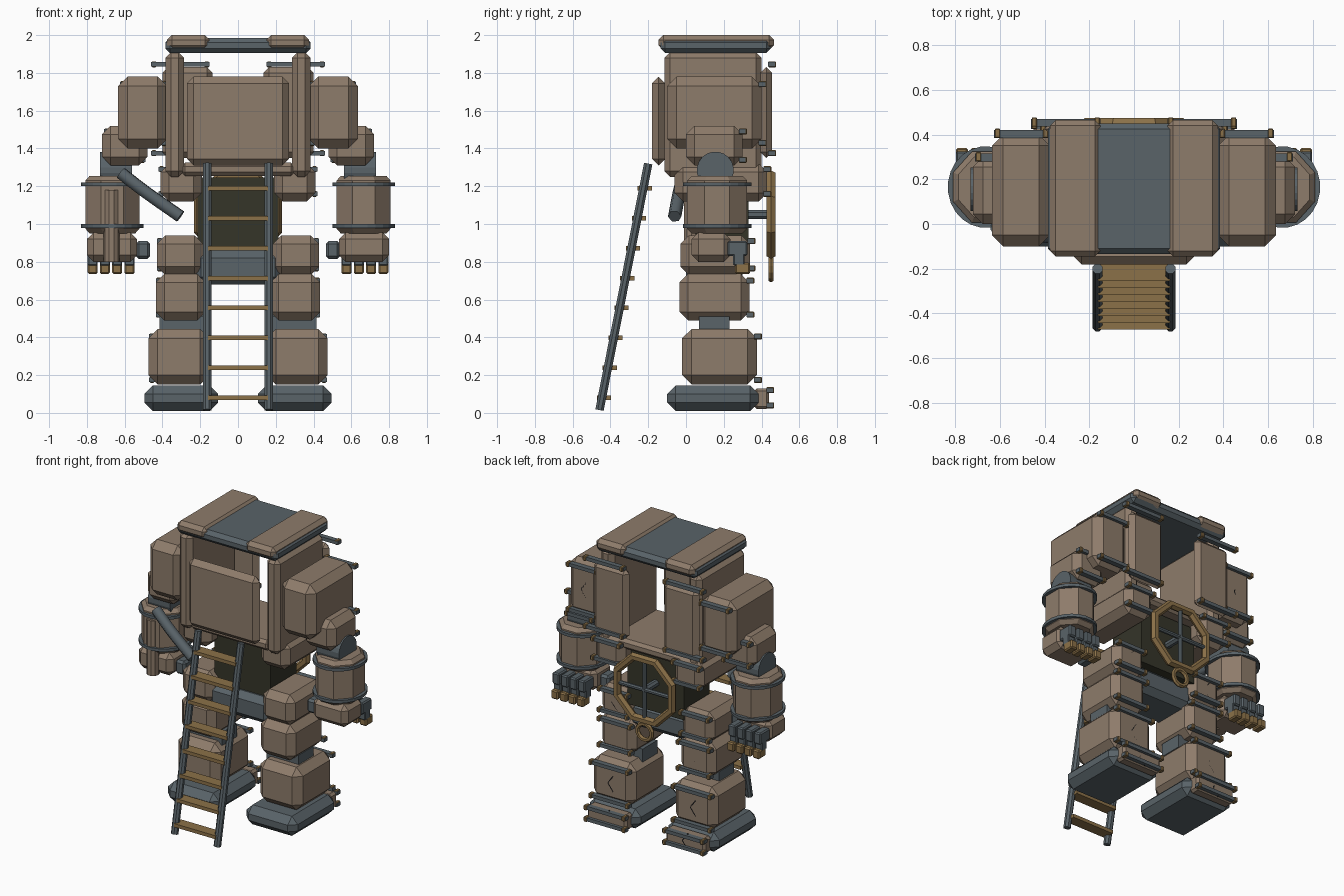
import bpy
import bmesh
import math
from mathutils import Vector, Matrix

default_cube = bpy.data.objects.get("Cube")
if default_cube:
    bpy.data.objects.remove(default_cube, do_unlink=True)


def make_material(name, red, green, blue):
    material = bpy.data.materials.new(name)
    material.use_nodes = True
    colour = (red, green, blue, 1)
    material.diffuse_color = colour
    shader = material.node_tree.nodes["Principled BSDF"]
    shader.inputs["Base Color"].default_value = colour
    shader.inputs["Roughness"].default_value = 0.8
    return material


TAN = make_material("tan armour", 0.27, 0.2, 0.145)
SLATE = make_material("slate metal", 0.1, 0.125, 0.14)
BRASS = make_material("old brass", 0.26, 0.165, 0.065)
OLIVE = make_material("dark olive", 0.035, 0.035, 0.022)
BLACK = make_material("black mark", 0.008, 0.008, 0.008)

LEFT, RIGHT = 1, -1
SIDES = {LEFT: "left_", RIGHT: "right_"}


def finish(bm, name, material):
    bmesh.ops.recalc_face_normals(bm, faces=bm.faces)
    mesh = bpy.data.meshes.new(name)
    bm.to_mesh(mesh)
    bm.free()
    mesh.materials.append(material)
    obj = bpy.data.objects.new(name, mesh)
    bpy.context.scene.collection.objects.link(obj)
    return obj


def add_block(bm, x, y, z):
    """Add a block spanning three (low, high) ranges."""
    spans = (x, y, z)
    centre = Vector([(low + high) / 2 for low, high in spans])
    size = [abs(high - low) for low, high in spans]
    matrix = Matrix.Translation(centre) @ Matrix.Diagonal((*size, 1))
    bmesh.ops.create_cube(bm, size=1, matrix=matrix)


def block(name, x, y, z, material=TAN, chamfer=0.0):
    bm = bmesh.new()
    add_block(bm, x, y, z)
    if chamfer:
        bmesh.ops.bevel(bm, geom=bm.edges[:], offset=chamfer, segments=1,
                        affect='EDGES', clamp_overlap=True)
    return finish(bm, name, material)


def pair(name, x, y, z, material=TAN, chamfer=0.0):
    for side, prefix in SIDES.items():
        block(prefix + name, (side * x[0], side * x[1]), y, z, material, chamfer)


def rod(name, start, end, radius, material, sides=8, squash=1.0, chamfer=0.0):
    start, end = Vector(start), Vector(end)
    axis = end - start
    turn = axis.to_track_quat('Z', 'Y').to_matrix().to_4x4()
    bm = bmesh.new()
    bmesh.ops.create_cone(bm, cap_ends=True, segments=sides, radius1=radius,
                          radius2=radius, depth=axis.length,
                          matrix=Matrix.Rotation(math.pi / sides, 4, 'Z'))
    if chamfer:
        rims = [e for e in bm.edges if abs(e.verts[0].co.z - e.verts[1].co.z) < 1e-4]
        bmesh.ops.bevel(bm, geom=rims, offset=chamfer, segments=1, affect='EDGES')
    place = Matrix.Translation((start + end) / 2) @ turn
    bm.transform(place @ Matrix.Diagonal((squash, 1, 1, 1)))
    return finish(bm, name, material)


def ring(name, centre, radius, thickness, sides, material):
    """Upright hoop facing the back."""
    bpy.ops.mesh.primitive_torus_add(
        location=centre, rotation=(math.pi / 2, 0, 0), major_segments=sides,
        minor_segments=6, major_radius=radius, minor_radius=thickness)
    obj = bpy.context.object
    obj.name = name
    obj.data.transform(Matrix.Rotation(math.pi / sides, 4, 'Z'))
    obj.data.materials.append(material)


def back_fittings(part, x, y, heights, mark=True):
    """Latch bars with brass ends and an arrow mark on a rear face."""
    low, high = x
    for level, z in zip(("lower", "upper"), heights):
        pair(f"{part}_{level}_latch", x, (y - .01, y + .025), (z - .012, z + .012), SLATE)
        for end, spot in (("inner", low + .015), ("outer", high - .015)):
            pair(f"{part}_{level}_{end}_catch", (spot - .012, spot + .012),
                 (y - .01, y + .032), (z - .016, z + .016), BRASS, .004)
    if not mark:
        return
    middle = sum(heights) / 2
    for side, prefix in SIDES.items():
        bm = bmesh.new()
        centre = side * (low + high) / 2
        for tilt in (-1, 1):
            piece = bmesh.ops.create_cube(bm, size=1, matrix=Matrix.Diagonal((.008, .006, .07, 1)))
            matrix = (Matrix.Translation((centre, y + .002, middle + tilt * .027))
                      @ Matrix.Rotation(-tilt * .65, 4, 'Y'))
            bmesh.ops.transform(bm, matrix=matrix, verts=piece["verts"])
        finish(bm, prefix + part + "_arrow", BLACK)


# Roof
block("roof_core", (-.385, .385), (-.135, .45), (1.905, 1.985), SLATE, .025)
pair("roof_cap", (.15, .375), (-.145, .465), (1.92, 2), TAN, .025)

# Cockpit shell
pair("cockpit_wall", (.285, .385), (-.115, .4), (1.25, 1.91), TAN, .03)
block("chest_plate", (-.27, .27), (-.18, -.11), (1.31, 1.78), TAN, .035)
block("cockpit_floor", (-.3, .3), (-.1, .4), (1.255, 1.325), TAN, .02)
pair("rear_door", (.135, .4), (.395, .455), (1.35, 1.83), TAN, .03)
back_fittings("rear_door", (.15, .46), .445, (1.375, 1.845))
pair("waist_armour", (.19, .41), (-.06, .43), (1.12, 1.32), TAN, .045)
back_fittings("waist_armour", (.19, .42), .42, (1.16, 1.29), mark=False)
block("waist_core", (-.215, .215), (.05, .33), (.85, 1.245), OLIVE)
block("pelvis", (-.235, .235), (0, .3), (.68, .86), SLATE, .04)

# Rear hand wheel and pull ring
WHEEL = Vector((0, .45, 1.05))
ring("wheel_rim", WHEEL, .225, .028, 8, BRASS)
for name, arm in (("wheel_crossbar", Vector((.21, 0, 0))), ("wheel_upright", Vector((0, 0, .21)))):
    rod(name, WHEEL - arm, WHEEL + arm, .015, SLATE)
rod("wheel_axle", WHEEL - Vector((0, .14, 0)), WHEEL, .025, SLATE)
ring("pull_ring", (0, .45, .76), .055, .016, 12, BRASS)

# Legs
pair("hip", (.185, .43), (-.03, .34), (.73, .94), TAN, .045)
back_fittings("hip", (.19, .43), .335, (.765, .91))
pair("thigh", (.17, .435), (-.035, .335), (.49, .735), TAN, .045)
back_fittings("thigh", (.17, .435), .33, (.52, .7))
pair("knee_joint", (.17, .415), (.07, .23), (.42, .51), SLATE)
pair("shin", (.15, .475), (-.02, .375), (.15, .445), TAN, .05)
back_fittings("shin", (.16, .47), .37, (.175, .405))
pair("foot", (.105, .495), (-.1, .385), (.01, .145), SLATE, .045)
pair("heel_plate", (.15, .45), (.36, .44), (.02, .13), TAN, .015)
back_fittings("heel_plate", (.14, .46), .435, (.04, .12))

# Shoulders and upper arms
pair("shoulder", (.375, .635), (-.1, .4), (1.4, 1.78), TAN, .05)
back_fittings("shoulder", (.38, .625), .395, (1.43, 1.74))
pair("upper_arm", (.48, .72), (0, .3), (1.31, 1.52), TAN, .045)
back_fittings("upper_arm", (.49, .71), .29, (1.34, 1.49), mark=False)

# Forearms and hands
for side, prefix in SIDES.items():
    x, y = side * .665, .165
    rod(prefix + "elbow", (side * .56, .155, 1.285), (side * .73, .155, 1.285), .098, SLATE, 20)
    rod(prefix + "forearm", (x, y, .95), (x, y, 1.255), .172, TAN, 8, .9, .025)
    for level, z in (("lower", .99), ("upper", 1.21)):
        rod(f"{prefix}{level}_band", (x, y, z - .01), (x, y, z + .01), .182, SLATE, 24, .92)
pair("palm", (.535, .8), (.03, .235), (.8, .955), TAN, .035)
pair("thumb", (.465, .54), (.08, .18), (.815, .91), SLATE, .015)
for number in range(4):
    inner = .548 + number * .065
    span = (inner, inner + .053)
    pair(f"knuckle_{number}", span, (.22, .325), (.83, .91), SLATE, .008)
    pair(f"finger_{number}", span, (.25, .31), (.78, .85), SLATE, .006)
    pair(f"fingertip_{number}", span, (.26, .34), (.735, .795), BRASS, .008)

# Barrel and hose on the right arm
rod("barrel", (-.67, .03, .8), (-.67, .03, 1.18), .042, TAN, 10)
curve = bpy.data.curves.new("hose", 'CURVE')
curve.dimensions = '3D'
curve.bevel_depth = .036
curve.bevel_resolution = 1
curve.resolution_u = 3
curve.use_fill_caps = True
spline = curve.splines.new('BEZIER')
path = ((-.62, -.01, 1.27), (-.49, -.035, 1.17), (-.305, -.06, 1.04))
spline.bezier_points.add(len(path) - 1)
for point, spot in zip(spline.bezier_points, path):
    point.co = spot
    point.handle_left_type = point.handle_right_type = 'AUTO'
curve.materials.append(SLATE)
bpy.context.scene.collection.objects.link(bpy.data.objects.new("hose", curve))

# Boarding ladder
foot_y, top_y, top_z = -.458, -.2, 1.32
for side, prefix in SIDES.items():
    rod(prefix + "ladder_rail", (side * .163, foot_y, .015), (side * .163, top_y, top_z), .024, SLATE)
for number in range(8):
    z = .08 + number * .1585
    y = foot_y + (top_y - foot_y) * z / top_z
    block(f"ladder_rung_{number}", (-.16, .16), (y - .03, y + .045), (z - .012, z + .012), BRASS)
